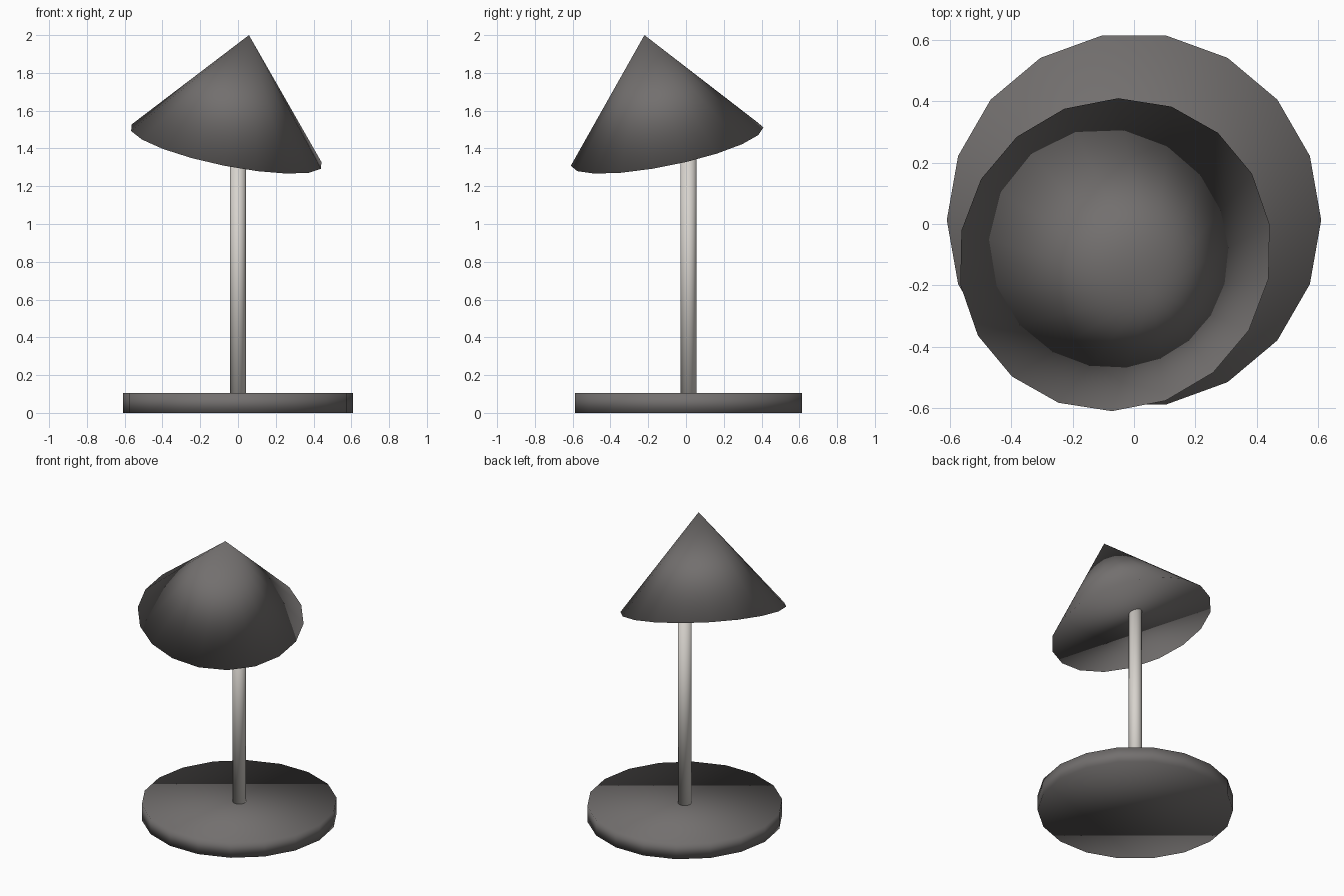
import bpy, bmesh
from math import cos, sin, radians
from mathutils import Vector

if "Cube" in bpy.data.objects:
    bpy.data.objects.remove(bpy.data.objects["Cube"], do_unlink=True)

SIDES = 18


def material(name, colour):
    mat = bpy.data.materials.new(name)
    mat.use_nodes = True
    mat.diffuse_color = (*colour, 1)
    mat.node_tree.nodes["Principled BSDF"].inputs["Base Color"].default_value = (*colour, 1)
    return mat


def round_part(name, mat, radius, height, pointed=False, turn=0):
    """Closed, smooth-shaded cylinder or cone standing on its own origin."""
    bm = bmesh.new()

    def ring(z):
        angles = [radians(turn + 360 * i / SIDES) for i in range(SIDES)]
        return [bm.verts.new((radius * cos(a), radius * sin(a), z)) for a in angles]

    low = ring(0)
    bm.faces.new(low[::-1])
    if pointed:
        tip = bm.verts.new((0, 0, height))
        for i in range(SIDES):
            bm.faces.new((low[i - 1], low[i], tip))
    else:
        high = ring(height)
        bm.faces.new(high)
        for i in range(SIDES):
            bm.faces.new((low[i - 1], low[i], high[i], high[i - 1]))
    for face in bm.faces:
        face.smooth = True
    mesh = bpy.data.meshes.new(name)
    bm.to_mesh(mesh)
    bm.free()
    mesh.materials.append(mat)
    obj = bpy.data.objects.new(name, mesh)
    bpy.context.collection.objects.link(obj)
    return obj


dark = material("dark warm grey", (0.17, 0.16, 0.157))
pale = material("pale warm grey", (0.68, 0.65, 0.61))

# Round foot
base = round_part("base", dark, 0.61, 0.105)
base.location = (0, 0.013, 0)

# Upright, ending inside the shade
pole = round_part("pole", pale, 0.042, 1.4)
pole.location = (0, 0.013, 0.08)

# Tilted conical shade, aimed from rim centre to tip
rim_centre = Vector((-0.062, -0.1, 1.41))
axis = Vector((0.058, -0.22, 2.0)) - rim_centre
shade = round_part("shade", dark, 0.52, axis.length, pointed=True, turn=10)
shade.location = rim_centre
shade.rotation_mode = "QUATERNION"
shade.rotation_quaternion = Vector((0, 0, 1)).rotation_difference(axis)
